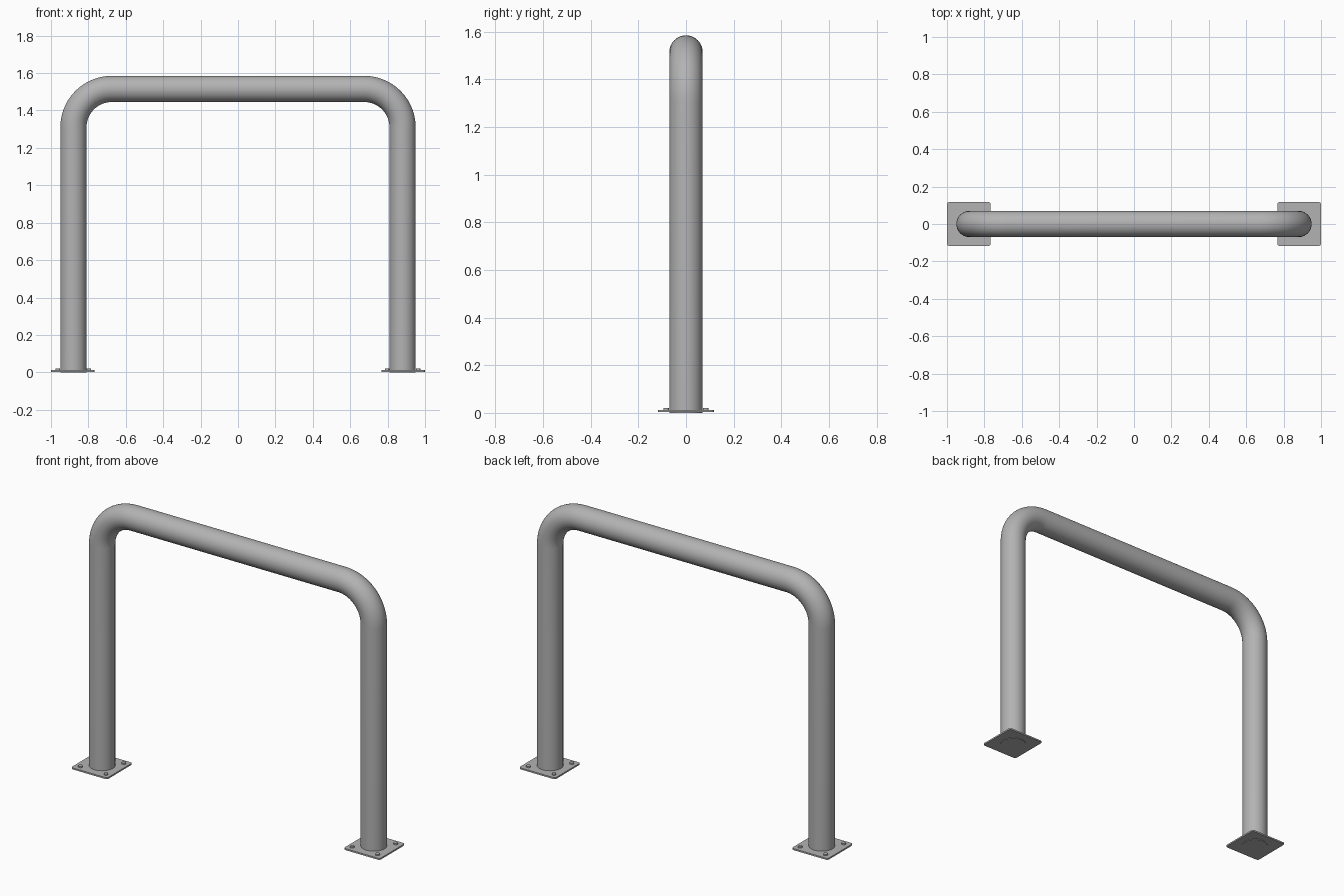
import bpy, bmesh, math
from mathutils import Vector, Matrix

cube = bpy.data.objects.get("Cube")
if cube:
    bpy.data.objects.remove(cube, do_unlink=True)


def make_material(name, colour):
    mat = bpy.data.materials.new(name)
    mat.use_nodes = True
    mat.diffuse_color = colour
    mat.node_tree.nodes["Principled BSDF"].inputs["Base Color"].default_value = colour
    return mat


STEEL = make_material("grey steel", (0.45, 0.45, 0.45, 1))

LEG_X, TUBE_R, TOP_Z, BEND = 0.88, 0.07, 1.515, 0.205
PLATE_HALF, PLATE_BOTTOM, PLATE_TOP = 0.117, 0.003, 0.012
BOLT_OFFSET, BOLT_R, BOLT_TOP = 0.083, 0.012, 0.02


def finish(name, bm):
    bmesh.ops.recalc_face_normals(bm, faces=bm.faces)
    mesh = bpy.data.meshes.new(name)
    bm.to_mesh(mesh)
    bm.free()
    obj = bpy.data.objects.new(name, mesh)
    bpy.context.collection.objects.link(obj)
    mesh.materials.append(STEEL)
    bpy.ops.object.select_all(action="DESELECT")
    obj.select_set(True)
    bpy.context.view_layer.objects.active = obj
    bpy.ops.object.shade_smooth_by_angle(angle=math.radians(35))
    return obj


# Bent tube: a circle swept up one leg, round both corners and down the other
def build_tube(sides=40, steps=14):
    path = [(-LEG_X, 0, math.pi)]
    for centre, start in ((-LEG_X + BEND, math.pi), (LEG_X - BEND, math.pi / 2)):
        for i in range(steps + 1):
            a = start - i / steps * math.pi / 2
            path.append((centre + BEND * math.cos(a), TOP_Z - BEND + BEND * math.sin(a), a))
    path.append((LEG_X, 0, 0))

    bm = bmesh.new()
    rings = []
    for x, z, a in path:
        outward = Vector((math.cos(a), 0, math.sin(a)))
        ring = []
        for k in range(sides):
            t = k * math.tau / sides
            offset = outward * math.cos(t) + Vector((0, math.sin(t), 0))
            ring.append(bm.verts.new(Vector((x, 0, z)) + offset * TUBE_R))
        rings.append(ring)
    for lower, upper in zip(rings, rings[1:]):
        for k in range(sides):
            n = (k + 1) % sides
            bm.faces.new((lower[k], lower[n], upper[n], upper[k]))
    bm.faces.new(rings[0])
    bm.faces.new(rings[-1])
    finish("bent_tube", bm)


# Square base plate with small rounded corners
def build_plate(name, x):
    bm = bmesh.new()
    bmesh.ops.create_cube(bm, size=1)
    bmesh.ops.scale(bm, verts=bm.verts,
                    vec=(2 * PLATE_HALF, 2 * PLATE_HALF, PLATE_TOP - PLATE_BOTTOM))
    bmesh.ops.translate(bm, verts=bm.verts, vec=(x, 0, (PLATE_TOP + PLATE_BOTTOM) / 2))
    uprights = [e for e in bm.edges if abs(e.verts[0].co.z - e.verts[1].co.z) > 0.001]
    bmesh.ops.bevel(bm, geom=uprights, offset=0.012, segments=4, profile=0.5, affect="EDGES")
    finish(name, bm)


# Four low round bolt heads, one near each plate corner
def build_bolts(name, x):
    bm = bmesh.new()
    depth = BOLT_TOP - PLATE_BOTTOM - 0.002
    for sx in (-1, 1):
        for sy in (-1, 1):
            place = Matrix.Translation((x + sx * BOLT_OFFSET, sy * BOLT_OFFSET,
                                        BOLT_TOP - depth / 2))
            bmesh.ops.create_cone(bm, cap_ends=True, segments=16, radius1=BOLT_R,
                                  radius2=BOLT_R, depth=depth, matrix=place)
    finish(name, bm)


build_tube()
for side, x in (("left", LEG_X), ("right", -LEG_X)):
    build_plate(side + "_base_plate", x + math.copysign(0.003, x))
    build_bolts(side + "_bolts", x)
